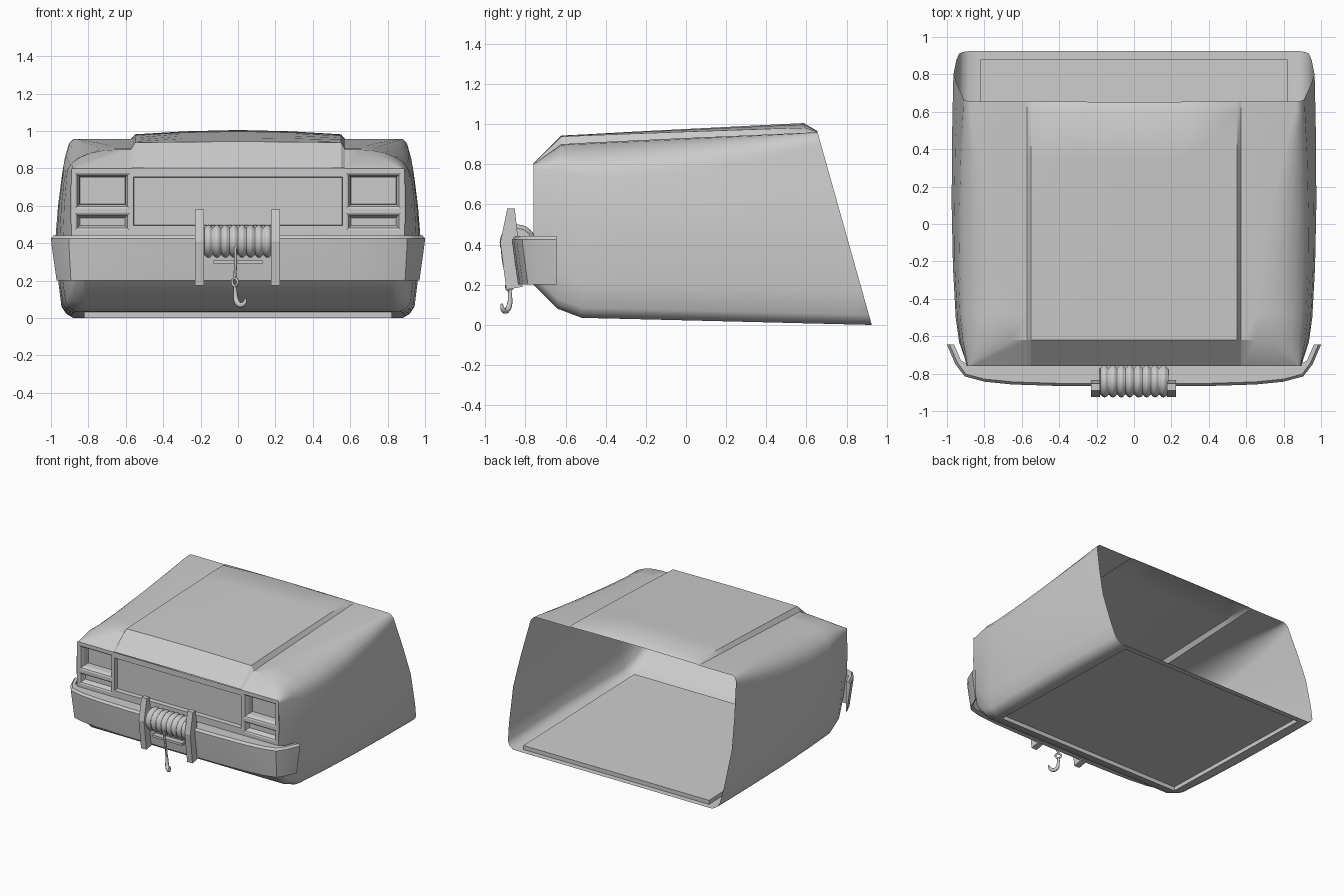
import bpy, math
from mathutils import Vector

if "Cube" in bpy.data.objects:
    bpy.data.objects.remove(bpy.data.objects["Cube"])

def make(name, verts, faces, smooth=None):
    me = bpy.data.meshes.new(name)
    me.from_pydata([tuple(v) for v in verts], [], faces)
    me.update()
    ob = bpy.data.objects.new(name, me)
    bpy.context.collection.objects.link(ob)
    if smooth:
        bpy.ops.object.select_all(action='DESELECT')
        ob.select_set(True)
        bpy.context.view_layer.objects.active = ob
        bpy.ops.object.shade_smooth_by_angle(angle=math.radians(smooth))
    return ob

def loft(rings, closed=True, caps=False, skip=lambda i, j: False):
    n = len(rings[0])
    verts = [p for r in rings for p in r]
    faces = []
    for i in range(len(rings) - 1):
        for j in range(n if closed else n - 1):
            if not skip(i, j):
                k = (j + 1) % n
                faces.append((i*n + j, i*n + k, (i+1)*n + k, (i+1)*n + j))
    if caps:
        faces += [tuple(range(n))[::-1], tuple(range(len(verts) - n, len(verts)))]
    return verts, faces

# Body shell: stations from the nose to the slanted rear opening
# y_top, y_bottom, hood centre z, hood edge z, fender z, round x, round z, shoulder x, widest x, bottom z
stations = [
    (-.76, -.76, .805, .803, .80, .02, .02, .89, .89, .20),
    (-.62, -.64, .943, .938, .90, .26, .13, .915, .935, .08),
    (-.48, -.52, .950, .944, .908, .27, .17, .93, .953, .035),
    (-.25, -.22, .963, .953, .919, .26, .18, .94, .968, .028),
    (.05, .15, .978, .964, .933, .21, .16, .94, .975, .019),
    (.35, .55, .993, .974, .946, .13, .12, .93, .973, .009),
    (.60, .88, 1.005, .982, .957, .05, .08, .915, .967, .001),
    (.655, .925, .966, .962, .958, .045, .07, .913, .965, 0),
]

def section(s):
    yt, yb, hc, he, fz, rx, rz, X, W, zb = s
    half = [(0, hc), (.28, hc + (he - hc)*.3), (.55, he), (.573, fz)]
    for k in range(7):
        a = math.pi/2*k/6
        half.append((X - rx + rx*math.sin(a), fz - rz + rz*math.cos(a)))
    half += [((X + W)/2 + .004, (fz - rz + .44)/2), (W, .44), (W - .015, zb + .17),
             (W - .03, zb + .05), (W - .05, zb + .02), (W - .085, zb), (.82, zb)]
    full = half + [(-x, z) for x, z in half[:0:-1]]
    return [(x, yb + (yt - yb)*z/.96, z) for x, z in full], len(half) - 1

rings = [section(s)[0] for s in stations]
mid = section(stations[0])[1]
make("body_shell", *loft(rings, skip=lambda i, j: j == mid and 2 <= i <= 5), smooth=32)

# Raised floor pan
def pan(dz):
    return [(-.82, -.52, .035 + dz), (.82, -.52, .035 + dz), (.82, .88, dz), (-.82, .88, dz)]
v, f = loft([pan(.001), pan(.033)])
make("floor_pan", v, f + [(7, 6, 5, 4)])

# Front panel with recessed grille and lamps
holes = [(-.56, .56, .495, .755)]
for a, b in ((.58, .87), (-.87, -.58)):
    holes += [(a, b, .47, .56), (a, b, .585, .775)]
xs = sorted({-.89, .89} | {h[i] for h in holes for i in (0, 1)})
zs = sorted({.20, .80} | {h[i] for h in holes for i in (2, 3)})
verts = [(x, -.76, z) for z in zs for x in xs]
faces, nx = [], len(xs)
for r in range(len(zs) - 1):
    for c in range(nx - 1):
        cx, cz = (xs[c] + xs[c+1])/2, (zs[r] + zs[r+1])/2
        if not any(h[0] < cx < h[1] and h[2] < cz < h[3] for h in holes):
            q = r*nx + c
            faces.append((q, q + 1, q + nx + 1, q + nx))
make("front_panel", verts, faces)

def recess(name, hole, steps):
    a, b, c, d = hole
    rr = [[(a+i, y, c+i), (b-i, y, c+i), (b-i, y, d-i), (a+i, y, d-i)] for i, y in steps]
    v, f = loft(rr)
    n = len(v)
    make(name, v, f + [(n-4, n-3, n-2, n-1)])

recess("grille", holes[0], [(0, -.76), (.003, -.725)])
for k in (1, 3):
    recess("lower_lamp", holes[k], [(0, -.76), (.01, -.755), (.025, -.72)])
    recess("headlamp", holes[k+1], [(0, -.76), (.01, -.755), (.022, -.73), (.024, -.68)])

# Wrap-around bumper
outer = [(0, -.868), (.4, -.866), (.65, -.858), (.80, -.843), (.905, -.815), (.955, -.75), (1.0, -.645)]
inner = [(0, -.76), (.4, -.76), (.65, -.76), (.80, -.76), (.88, -.755), (.925, -.73), (.962, -.645)]
outer = [(-x, y) for x, y in outer[:0:-1]] + outer
inner = [(-x, y) for x, y in inner[:0:-1]] + inner
brings = []
for o, i in zip(outer, inner):
    o, i = Vector(o), Vector(i)
    d = (o - i).normalized()
    ring = []
    for p, back, z in ((i, 0, .20), (o, .03, .20), (o, .002, .40), (o, 0, .425), (o, .014, .442), (i, 0, .442)):
        q = p - d*back
        ring.append((q.x, q.y, z))
    brings.append(ring)
make("bumper", *loft(brings, caps=True), smooth=35)

# Winch side plates
side = [(-.89, .58), (-.853, .58), (-.835, .42), (-.815, .19), (-.895, .175), (-.925, .41)]
for x0 in (-.23, .177):
    make("winch_plate", *loft([[(x, y, z) for y, z in side] for x in (x0, x0 + .048)], caps=True))

# Winch drum with wound cable ribs
prof = [(-.185, .07), (-.182, .078)]
for k in range(8):
    x0 = -.18 + k*.045
    prof += [(x0 + .045*t, .072 + .018*math.sin(math.pi*t)) for t in (.02, .25, .5, .75, .98)]
prof += [(.185, .07)]
drings = [[(x, -.838 - r*math.cos(2*math.pi*k/24), .41 + r*math.sin(2*math.pi*k/24))
           for k in range(24)] for x, r in prof]
make("winch_drum", *loft(drings, caps=True), smooth=50)

# Fairlead bar under the drum
bar = [(-.895, .29), (-.84, .29), (-.84, .308), (-.895, .308)]
make("fairlead_bar", *loft([[(x, y, z) for y, z in bar] for x in (-.13, .13)], caps=True))

# Cable, hook eye and hook
def tube(name, pts, radius, cyclic=False):
    cu = bpy.data.curves.new(name, 'CURVE')
    cu.dimensions = '3D'
    cu.bevel_depth, cu.bevel_resolution, cu.use_fill_caps = radius, 2, True
    cu.resolution_u = 4
    sp = cu.splines.new('BEZIER')
    sp.bezier_points.add(len(pts) - 1)
    for bp, p in zip(sp.bezier_points, pts):
        bp.co = p[:3]
        bp.radius = p[3] if len(p) > 3 else 1
        bp.handle_left_type = bp.handle_right_type = 'AUTO'
    sp.use_cyclic_u = cyclic
    ob = bpy.data.objects.new(name, cu)
    bpy.context.collection.objects.link(ob)
    bpy.ops.object.select_all(action='DESELECT')
    ob.select_set(True)
    bpy.context.view_layer.objects.active = ob
    bpy.ops.object.convert(target='MESH')
    bpy.ops.object.shade_smooth_by_angle(angle=math.radians(50))

tube("cable", [(-.015, -.915, .38), (-.013, -.905, .30), (-.017, -.88, .215)], .008)
tube("hook_eye", [(-.017 + .014*math.cos(a), -.88 - .014*math.cos(a), .192 + .02*math.sin(a))
                  for a in (k*math.pi/4 for k in range(8))], .007, True)
tube("hook", [(-.017, -.878, .175, .8), (-.014, -.876, .13, 1), (-.008, -.882, .09, 1.3),
              (.012, -.898, .069, 1.3), (.033, -.912, .078, 1.1), (.042, -.918, .105, .5)], .011)
